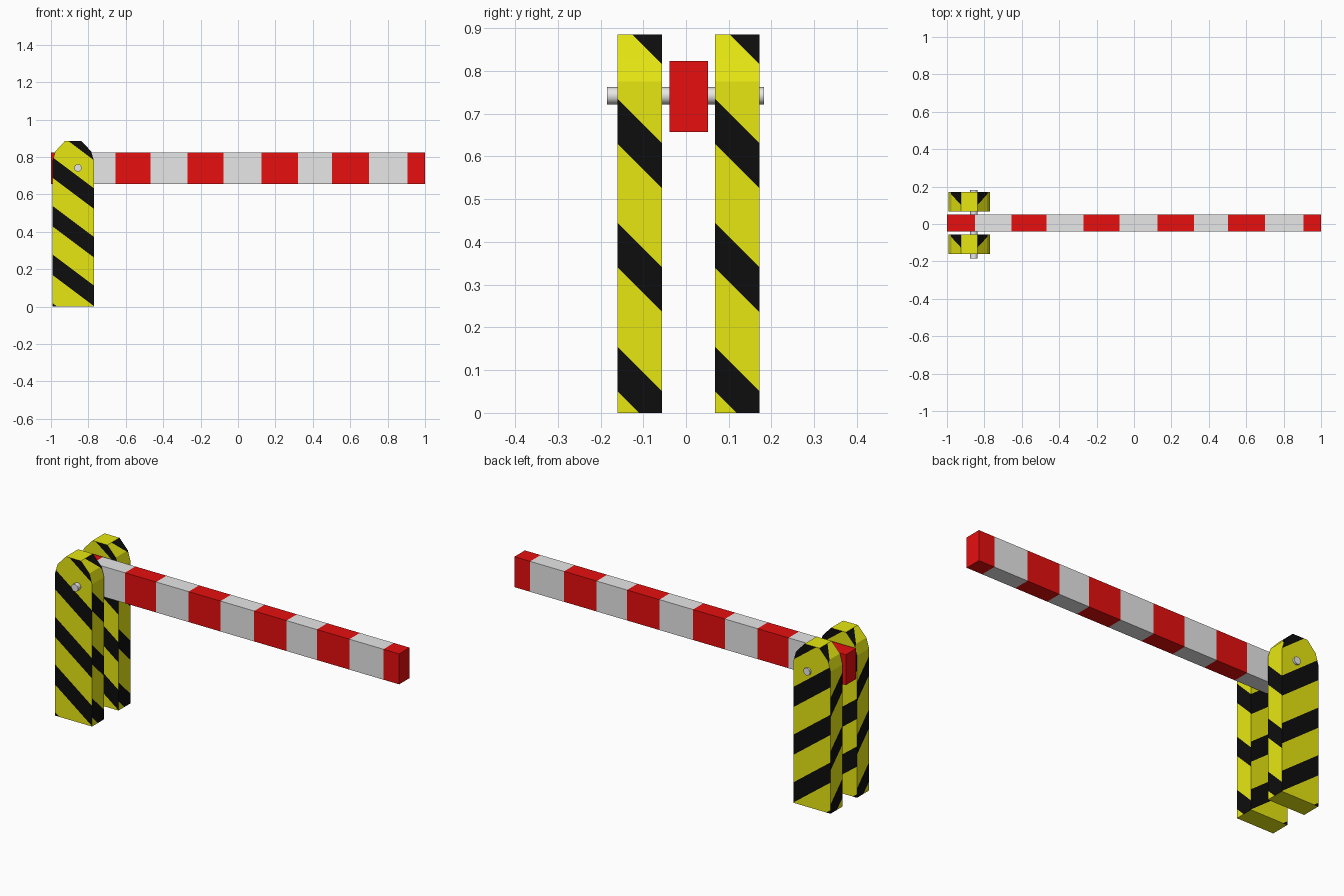
import bpy, bmesh
from mathutils import Vector

if "Cube" in bpy.data.objects:
    bpy.data.objects.remove(bpy.data.objects["Cube"])


def material(name, rgb):
    m = bpy.data.materials.new(name)
    m.diffuse_color = (*rgb, 1)
    m.use_nodes = True
    m.node_tree.nodes["Principled BSDF"].inputs["Base Color"].default_value = m.diffuse_color
    return m


yellow = material("yellow", (0.8, 0.8, 0.006))
black = material("black", (0.004, 0.004, 0.004))
red = material("red", (0.8, 0.0045, 0.0045))
white = material("light_grey", (0.8, 0.8, 0.8))


def finish(bm, name, mats):
    mesh = bpy.data.meshes.new(name)
    bm.to_mesh(mesh)
    bm.free()
    for m in mats:
        mesh.materials.append(m)
    ob = bpy.data.objects.new(name, mesh)
    bpy.context.collection.objects.link(ob)
    return ob


def cut(bm, co, no, keep):
    # split only the faces that pass the keep test
    faces = [f for f in bm.faces if keep(f)]
    edges = {e for f in faces for e in f.edges}
    verts = {v for f in faces for v in f.verts}
    bmesh.ops.bisect_plane(bm, geom=faces + list(edges) + list(verts), dist=1e-5,
                           plane_co=co, plane_no=no)


# Posts: rounded-top slabs with diagonal hazard stripes
XL, XR = -0.993, -0.769
XM, HW = (XL + XR) / 2, (XR - XL) / 2
ARC = [(HW, 0.0), (HW, 0.775), (0.096, 0.83), (0.045, 0.885)]
WIDE = dict(slope=0.75, start=0.02, period=0.26, band=0.11)
SIDE = dict(slope=1.0, start=0.155, period=0.29, band=0.105)


def is_wide(f):
    return abs(f.normal.y) > 0.5


def is_side(f):
    return abs(f.normal.x) > 0.3


def post(name, y0, y1):
    bm = bmesh.new()
    profile = [(XM + x, z) for x, z in ARC] + [(XM - x, z) for x, z in reversed(ARC)]
    base = bm.faces.new([bm.verts.new((x, y0, z)) for x, z in profile])
    ext = bmesh.ops.extrude_face_region(bm, geom=[base], use_keep_orig=True)
    for v in ext["geom"]:
        if isinstance(v, bmesh.types.BMVert):
            v.co.y = y1
    bmesh.ops.recalc_face_normals(bm, faces=bm.faces[:])
    bm.normal_update()
    for p, keep, axis, origin in ((WIDE, is_wide, Vector((1, 0, 0)), XL),
                                  (SIDE, is_side, Vector((0, 1, 0)), y0)):
        for k in range(6):
            top = p["start"] + k * p["period"]
            for t in (top, top - p["band"]):
                co = axis * origin + Vector((0, 0, t))
                cut(bm, co, axis * p["slope"] + Vector((0, 0, 1)), keep)
                bm.normal_update()
    for f in bm.faces:
        c = f.calc_center_median()
        if is_wide(f):
            p, t = WIDE, c.z + WIDE["slope"] * (c.x - XL)
        elif is_side(f):
            p, t = SIDE, c.z + SIDE["slope"] * (c.y - y0)
        else:
            continue
        if (t - p["start"]) % p["period"] > p["period"] - p["band"]:
            f.material_index = 1
    finish(bm, name, [yellow, black])


post("front_post", -0.16, -0.056)
post("back_post", 0.068, 0.172)

# Boom: square bar with alternating red and white sections
STRIPES = [-0.85, -0.655, -0.467, -0.27, -0.078, 0.125, 0.32, 0.503, 0.70, 0.905]
bm = bmesh.new()
bmesh.ops.create_cube(bm, size=1)
for v in bm.verts:
    v.co = (v.co.x * 2, v.co.y * 0.09 + 0.006, v.co.z * 0.166 + 0.74)
for x in STRIPES:
    cut(bm, (x, 0, 0), (1, 0, 0), lambda f: True)
for f in bm.faces:
    x = f.calc_center_median().x
    f.material_index = sum(x > s for s in STRIPES) % 2
finish(bm, "boom", [red, white])

# Axle through both posts
bpy.ops.mesh.primitive_cylinder_add(vertices=16, radius=0.02, depth=0.368,
                                    location=(-0.856, -0.001, 0.742),
                                    rotation=(1.570796, 0, 0))
axle = bpy.context.object
axle.name = "axle"
axle.data.materials.append(white)
bpy.ops.object.shade_smooth_by_angle()
